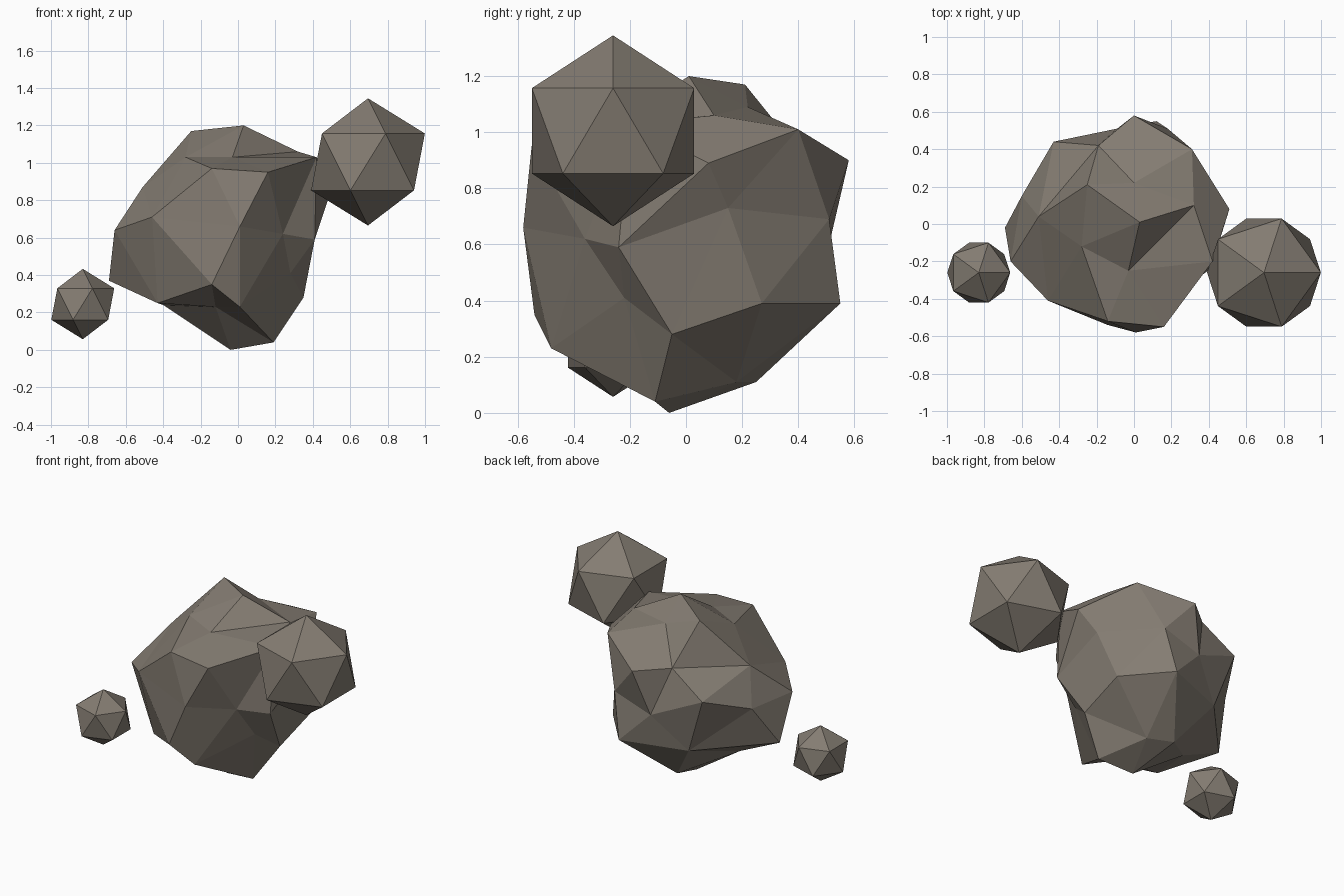
import bpy
import bmesh
from mathutils import Vector

cube = bpy.data.objects.get("Cube")
if cube:
    bpy.data.objects.remove(cube, do_unlink=True)


def make_material(name, colour):
    material = bpy.data.materials.new(name)
    material.use_nodes = True
    material.diffuse_color = colour
    shader = material.node_tree.nodes["Principled BSDF"]
    shader.inputs["Base Color"].default_value = colour
    shader.inputs["Roughness"].default_value = 0.9
    return material


def add_object(name, bm, material):
    """Turn a bmesh into a flat-shaded object with one material."""
    bmesh.ops.recalc_face_normals(bm, faces=bm.faces[:])
    mesh = bpy.data.meshes.new(name)
    bm.to_mesh(mesh)
    bm.free()
    mesh.materials.append(material)
    obj = bpy.data.objects.new(name, mesh)
    bpy.context.scene.collection.objects.link(obj)
    return obj


def add_pebble(name, radius, location, material):
    """A plain twenty-sided rock."""
    bm = bmesh.new()
    bmesh.ops.create_icosphere(bm, subdivisions=1, radius=radius)
    bmesh.ops.translate(bm, vec=Vector(location), verts=bm.verts[:])
    return add_object(name, bm, material)


def add_boulder(name, corners, centre, dents, material):
    """Wrap a skin round the corners: join them as directions on a ball,
    turn the ridges that should be dents, then pull each corner out to
    its own distance."""
    bm = bmesh.new()
    target = bm.verts.layers.float_vector.new("target")
    verts = {}
    for corner in corners:
        vert = bm.verts.new((Vector(corner) / 100 - centre).normalized())
        vert[target] = Vector(corner) / 100
        verts[corner] = vert
    bmesh.ops.convex_hull(bm, input=bm.verts[:])
    for start, end in dents:
        ridge = bm.edges.get((verts[start], verts[end]))
        if ridge:
            bmesh.ops.rotate_edges(bm, edges=[ridge])
    for vert in bm.verts:
        vert.co = vert[target]
    return add_object(name, bm, material)


stone = make_material("grey brown stone", (0.23, 0.202, 0.168, 1.0))

# Corners that take part in the dents of the boulder
peak, crest = (3, 1, 120), (-25, 21, 117)
left_shoulder, back_shoulder = (42, -20, 103), (-43, 44, 75)

# Boulder corners by region, in hundredths of a unit
regions = {
    "crown": [peak, crest, left_shoulder, (32, 10, 106), (31, 40, 101),
              (-28, -12, 103), (-3, -25, 103), (0, 22, 109)],
    "front": [(16, -55, 95), (-14, -52, 97), (1, -58, 66), (24, -36, 62),
              (-14, -54, 35), (1, -48, 23), (-12, -30, 23)],
    "right side": [(-46, -41, 71), (-51, 4, 87), (-66, -20, 64), (-60, 15, 64),
                   (-69, -2, 37), (-43, -29, 25), (-40, -1, 24)],
    "back": [back_shoulder, (-19, 42, 91), (0, 58, 90), (12, 55, 39),
             (-30, 40, 37), (-9, 51, 60), (18, 51, 69)],
    "left side": [(51, 8, 89), (42, 15, 73), (36, 27, 39), (35, -5, 28),
                  (41, -24, 59), (28, -22, 41)],
    "base": [(19, -11, 4), (-4, -6, 0), (-11, 25, 11), (5, 18, 11)],
}
corners = [corner for region in regions.values() for corner in region]
dents = [(peak, left_shoulder), (crest, back_shoulder)]

add_boulder("main_boulder", corners, Vector((-0.06, 0, 0.62)), dents, stone)

# Two smaller rocks floating beside the boulder
add_pebble("large_side_rock", 0.34, (0.695, -0.26, 1.005), stone)
add_pebble("small_side_rock", 0.188, (-0.83, -0.26, 0.245), stone)
